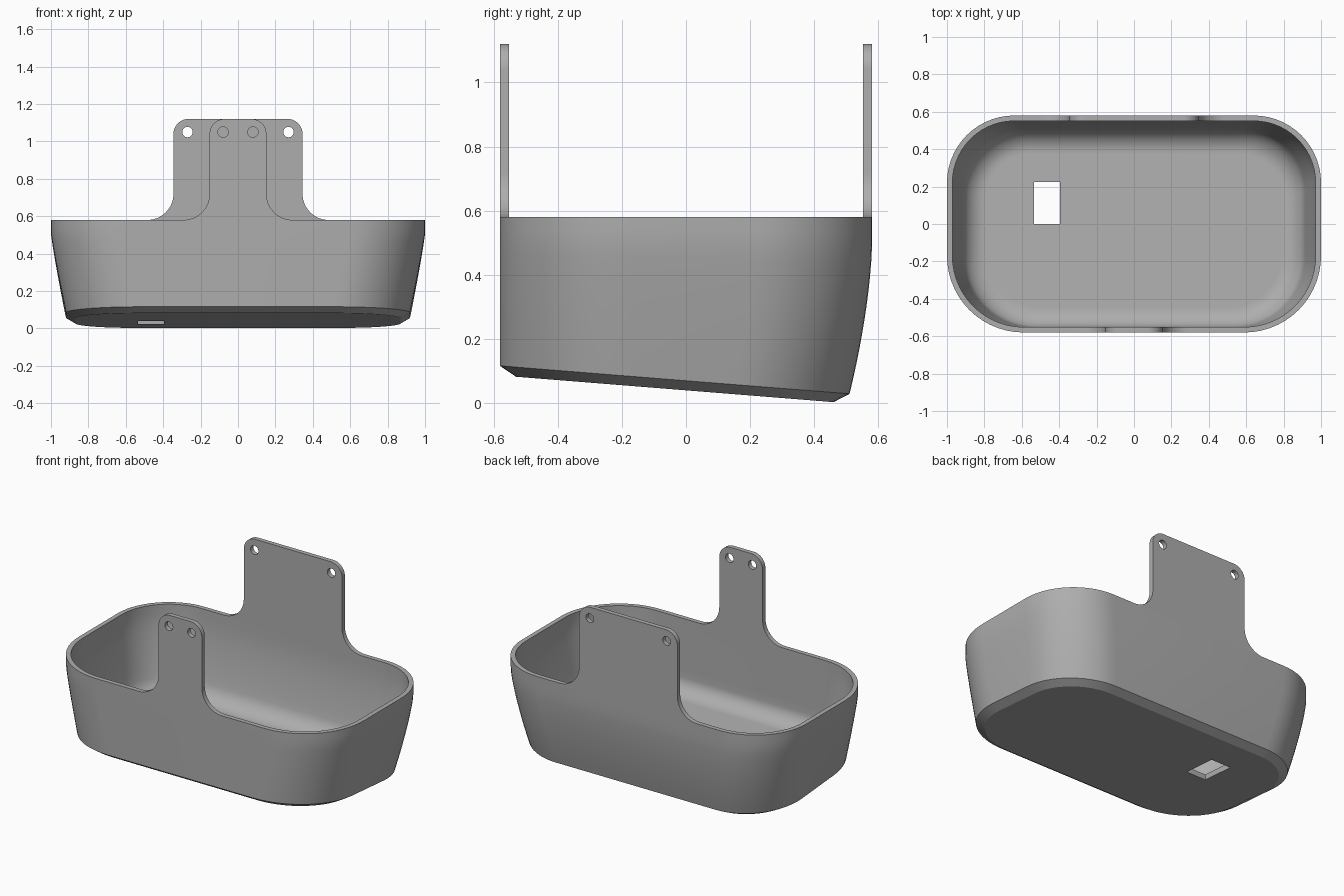
import bpy, bmesh
from math import sin, cos, pi

cube = bpy.data.objects.get("Cube")
if cube:
    bpy.data.objects.remove(cube, do_unlink=True)

grey = bpy.data.materials.new("plain grey")
grey.use_nodes = True
grey.diffuse_color = (0.42, 0.42, 0.42, 1)
grey.node_tree.nodes["Principled BSDF"].inputs["Base Color"].default_value = (0.42, 0.42, 0.42, 1)

RIM, WALL, HALF_Y = 0.58, 0.029, 0.58
STEPS = 14


def add_object(name, mesh):
    obj = bpy.data.objects.new(name, mesh)
    bpy.context.collection.objects.link(obj)
    mesh.materials.clear()
    mesh.materials.append(grey)
    return obj


def smooth(obj):
    bpy.ops.object.select_all(action="DESELECT")
    obj.select_set(True)
    bpy.context.view_layer.objects.active = obj
    bpy.ops.object.shade_smooth_by_angle(angle=pi / 7)


def base_height(y):
    """Underside slopes down towards the back."""
    return 0.04 - 0.08 * y


def arc(cx, cy, r, start, end, steps=STEPS):
    return [(cx + r * cos(start + (end - start) * i / steps),
             cy + r * sin(start + (end - start) * i / steps)) for i in range(steps + 1)]


def outline(s, inset):
    """Rounded rectangle of the wall; s runs from the rim (0) to the lower edge (1)."""
    u = max(0, (s - 0.14) / 0.86)
    x = 1 - 0.08 * u ** 1.12 - inset
    back = HALF_Y - 0.07 * u ** 1.6 - inset
    front = -HALF_Y + inset
    rb, rf = 0.36 - inset, 0.41 - inset
    return (arc(x - rb, back - rb, rb, 0, pi / 2) + arc(rb - x, back - rb, rb, pi / 2, pi)
            + arc(rf - x, front + rf, rf, pi, 1.5 * pi) + arc(x - rf, front + rf, rf, 1.5 * pi, 2 * pi))


# Tub: rings run from the underside up the outside, over the rim and down to the floor
bm = bmesh.new()
rings = []


def ring(s, inset, drop=0):
    rings.append([bm.verts.new((x, y, RIM * (1 - s) + s * (base_height(y) + 0.03) - drop))
                  for x, y in outline(s, inset)])


ring(1, 0.05, 0.03)
for i in range(13):
    ring(1 - i / 12, 0)
for i in range(9):
    ring(0.8 * i / 8, WALL)
for i in range(1, 9):
    a = i / 8 * pi / 2
    ring(0.8 + 0.19 * sin(a), WALL + 0.1 * (1 - cos(a)))
ring(0.99, WALL + 0.11)

for low, high in zip(rings, rings[1:]):
    for i in range(len(low)):
        j = (i + 1) % len(low)
        bm.faces.new((low[i], low[j], high[j], high[i]))
bm.faces.new(rings[0][::-1])
bm.faces.new(rings[-1])
bmesh.ops.recalc_face_normals(bm, faces=bm.faces)
mesh = bpy.data.meshes.new("tub")
bm.to_mesh(mesh)
bm.free()
tub = add_object("tub", mesh)

# Rectangular slot through the floor
bpy.ops.mesh.primitive_cube_add(size=1, location=(-0.465, 0.113, 0.05))
cutter = bpy.context.object
cutter.name = "slot_cutter"
cutter.scale = (0.14, 0.224, 0.4)
cutter.hide_render = True
cut = tub.modifiers.new("slot", "BOOLEAN")
cut.operation, cut.object, cut.solver = "DIFFERENCE", cutter, "EXACT"
bpy.context.view_layer.update()
result = bpy.data.meshes.new_from_object(tub.evaluated_get(bpy.context.evaluated_depsgraph_get()))
tub.modifiers.clear()
tub.data = result
result.materials.clear()
result.materials.append(grey)
bpy.data.objects.remove(cutter, do_unlink=True)
smooth(tub)


# Hanging tabs: flat plates with rounded tops, flared feet and two holes
def hanging_tab(name, half, hole_x, y):
    top, corner, flare = 1.12, 0.08, 0.14
    right = (arc(half + flare, RIM + flare, flare, 1.5 * pi, pi)
             + arc(half - corner, top - corner, corner, 0, pi / 2))
    loops = [right + [(-x, z) for x, z in reversed(right)]]
    for side in (-1, 1):
        loops.append(arc(side * hole_x, 1.05, 0.028, 0, 2 * pi, 24)[:-1])
    curve = bpy.data.curves.new(name, "CURVE")
    curve.dimensions, curve.fill_mode = "2D", "BOTH"
    curve.extrude = WALL / 2
    for points in loops:
        spline = curve.splines.new("POLY")
        spline.points.add(len(points) - 1)
        for p, (x, z) in zip(spline.points, points):
            p.co = (x, z, 0, 1)
        spline.use_cyclic_u = True
    temp = bpy.data.objects.new(name + "_profile", curve)
    bpy.context.collection.objects.link(temp)
    bpy.context.view_layer.update()
    plate = bpy.data.meshes.new_from_object(temp.evaluated_get(bpy.context.evaluated_depsgraph_get()))
    bpy.data.objects.remove(temp, do_unlink=True)
    # Stand the plate upright and weld it
    bm = bmesh.new()
    bm.from_mesh(plate)
    for v in bm.verts:
        v.co = (v.co.x, y - v.co.z, v.co.y)
    bmesh.ops.remove_doubles(bm, verts=bm.verts, dist=0.0001)
    bmesh.ops.recalc_face_normals(bm, faces=bm.faces)
    bm.to_mesh(plate)
    bm.free()
    smooth(add_object(name, plate))


hanging_tab("front_tab", 0.152, 0.08, -HALF_Y + WALL / 2)
hanging_tab("back_tab", 0.345, 0.27, HALF_Y - WALL / 2)
